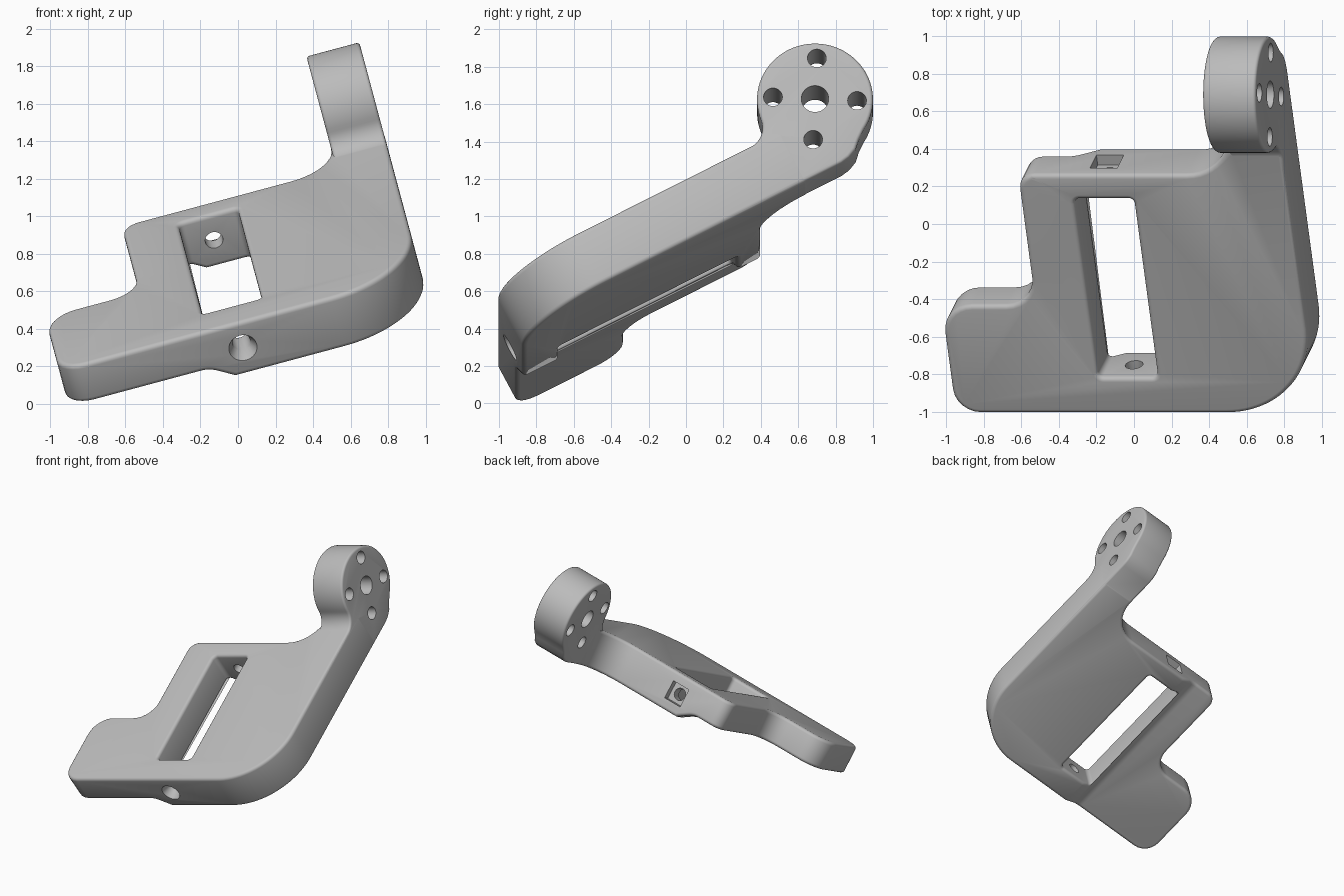
import bpy, bmesh, math
from mathutils import Matrix, Vector

cube = bpy.data.objects.get("Cube")
if cube:
    bpy.data.objects.remove(cube, do_unlink=True)

# Local frame: u along the front edge, v along the plate, n out of the plate
ROLL, PITCH = math.radians(15), math.radians(27.5)
THICK, THIN = 0.31, 0.23
ARM_IN, ARM_OUT = 0.832, 1.124
DISK = Vector((1.956, 0.072))
DISK_R = 0.31


def arc(center, r, start, end, steps=12):
    """Points along an arc, angles in degrees."""
    out = []
    for i in range(steps + 1):
        a = math.radians(start + (end - start) * i / steps)
        out.append(Vector(center) + Vector((math.cos(a), math.sin(a))) * r)
    return out


def rounded(corners):
    """Polygon whose corners (x, y, radius) are rounded."""
    out = []
    for i, (x, y, r) in enumerate(corners):
        p = Vector((x, y))
        if r == 0:
            out.append(p)
            continue
        a = (Vector(corners[i - 1][:2]) - p).normalized()
        b = (Vector(corners[(i + 1) % len(corners)][:2]) - p).normalized()
        half = a.angle(b) / 2
        d = r / math.tan(half)
        c = p + (a + b).normalized() * r / math.sin(half)
        s, e = p + a * d - c, p + b * d - c
        start = math.degrees(math.atan2(s.y, s.x))
        turn = math.degrees(math.atan2(e.y, e.x)) - start
        turn = (turn + 180) % 360 - 180
        out += arc(c, r, start, start + turn, max(6, int(abs(turn) * r / 2)))
    return out


def finish(name, bm):
    bmesh.ops.recalc_face_normals(bm, faces=bm.faces)
    mesh = bpy.data.meshes.new(name)
    bm.to_mesh(mesh)
    bm.free()
    ob = bpy.data.objects.new(name, mesh)
    bpy.context.collection.objects.link(ob)
    return ob


def prism(name, pts, axis, lo, hi):
    """Extrude a 2D outline along the u, v or n axis."""
    place = {"u": lambda p, h: (h, p.x, p.y),
             "v": lambda p, h: (p.x, h, p.y),
             "n": lambda p, h: (p.x, p.y, h)}[axis]
    bm = bmesh.new()
    low = [bm.verts.new(place(p, lo)) for p in pts]
    high = [bm.verts.new(place(p, hi)) for p in pts]
    bm.faces.new(low)
    bm.faces.new(high)
    for i in range(len(pts)):
        bm.faces.new((low[i - 1], low[i], high[i], high[i - 1]))
    return finish(name, bm)


def cylinder(name, axis, center, r1, r2, depth):
    turn = Matrix.Rotation(math.pi / 2, 4, "Y") if axis == "u" else Matrix.Rotation(-math.pi / 2, 4, "X")
    bm = bmesh.new()
    bmesh.ops.create_cone(bm, cap_ends=True, segments=40, radius1=r1, radius2=r2,
                          depth=depth, matrix=Matrix.Translation(center) @ turn)
    return finish(name, bm)


def bake(ob):
    """Replace the mesh by its result with modifiers."""
    bpy.context.view_layer.update()
    graph = bpy.context.evaluated_depsgraph_get()
    mesh = bpy.data.meshes.new_from_object(ob.evaluated_get(graph))
    ob.modifiers.clear()
    ob.data = mesh


def combine(ob, tool, operation="DIFFERENCE"):
    mod = ob.modifiers.new("combine", "BOOLEAN")
    mod.operation, mod.solver, mod.object = operation, "EXACT", tool
    bake(ob)
    bpy.data.objects.remove(tool, do_unlink=True)


def soften(ob, width):
    mod = ob.modifiers.new("soften", "BEVEL")
    mod.width, mod.segments = width, 4
    mod.limit_method, mod.angle_limit = "ANGLE", math.radians(50)
    mod.use_clamp_overlap = False
    bake(ob)


# Plate outline with the side tab, the big front corner and the arm root
bracket = prism("bracket", rounded([
    (-0.875, 0, 0.14), (1.125, 0, 0.5), (1.125, 1.72, 0), (0.83, 1.72, 0),
    (0.83, 1.436, 0.25), (-0.355, 1.436, 0.09), (-0.355, 0.65, 0.16),
    (-0.875, 0.65, 0.17)]), "n", -THICK, 0)

# Thinner underside on the tab side
combine(bracket, prism("underside_cut", rounded([
    (-1.5, -THIN, 0), (-0.1, -THIN, 0.15), (0.05, -0.325, 0),
    (0.05, -0.5, 0), (-1.5, -0.5, 0)]), "v", -0.5, 2.5))

# Long window
combine(bracket, prism("window_cut", rounded([
    (-0.06, 0.215, 0.03), (0.267, 0.215, 0.03),
    (0.267, 1.288, 0.03), (-0.06, 1.288, 0.03)]), "n", -1, 1))
soften(bracket, 0.025)

# Arm end flowing into the round mounting disk
blend = 0.12
top = -0.002
rise = blend + top - DISK.y
run = math.sqrt((DISK_R + blend) ** 2 - rise ** 2)
lean = math.degrees(math.atan2(rise, run))
profile = [Vector((1.45, -0.307)), Vector((1.45, top))]
profile += arc((DISK.x - run, blend + top), blend, -90, -lean)[:-1]
profile += arc(DISK, DISK_R, 180 - lean, -60, 60)
profile += [Vector(p) for p in ((2.06, -0.235), (2.02, -0.275), (1.97, -0.298), (1.92, -0.307))]
arm = prism("arm", profile, "u", ARM_IN, ARM_OUT)
soften(arm, 0.018)
combine(bracket, arm, "UNION")

# Mounting holes: one in the middle, four around it
holes = [(0, 0, 0.073)]
for k in range(4):
    a = PITCH * -1 + math.radians(90 * k - 2.5)
    holes.append((0.225 * math.cos(a), 0.225 * math.sin(a), 0.05))
for dv, dn, r in holes:
    combine(bracket, cylinder("hole_cut", "u", (0.98, DISK.x + dv, DISK.y + dn), r, r, 1))

# Screw hole through both window ends, countersink in front, nut pocket behind
SCREW_U, SCREW_N = 0.103, -0.153
combine(bracket, cylinder("screw_cut", "v", (SCREW_U, 0.7, SCREW_N), 0.048, 0.048, 2))
combine(bracket, cylinder("countersink_cut", "v", (SCREW_U, 0.03, SCREW_N), 0.08, 0.047, 0.08))
h = 0.075
pocket = [Vector((SCREW_U + i * h, SCREW_N + j * h)) for i, j in ((-1, -1), (1, -1), (1, 1), (-1, 1))]
combine(bracket, prism("pocket_cut", pocket, "v", 1.376, 1.6))

# Tilt into the final pose
c, s = math.cos(ROLL), math.sin(ROLL)
b, a = math.cos(PITCH), math.sin(PITCH)
w = 0.418
bracket.data.transform(Matrix(((c, -a * s, -b * s, -w * s),
                               (0, b, -a, -1.012),
                               (s, a * c, b * c, w * c),
                               (0, 0, 0, 1))))

# Plain grey material
grey = bpy.data.materials.new("plain_grey")
grey.use_nodes = True
colour = (0.5, 0.5, 0.5, 1)
grey.diffuse_color = colour
node = next(n for n in grey.node_tree.nodes if n.type == "BSDF_PRINCIPLED")
node.inputs["Base Color"].default_value = colour
bracket.data.materials.clear()
bracket.data.materials.append(grey)

bpy.ops.object.select_all(action="DESELECT")
bracket.select_set(True)
bpy.context.view_layer.objects.active = bracket
bpy.ops.object.shade_smooth_by_angle(angle=math.radians(35))
